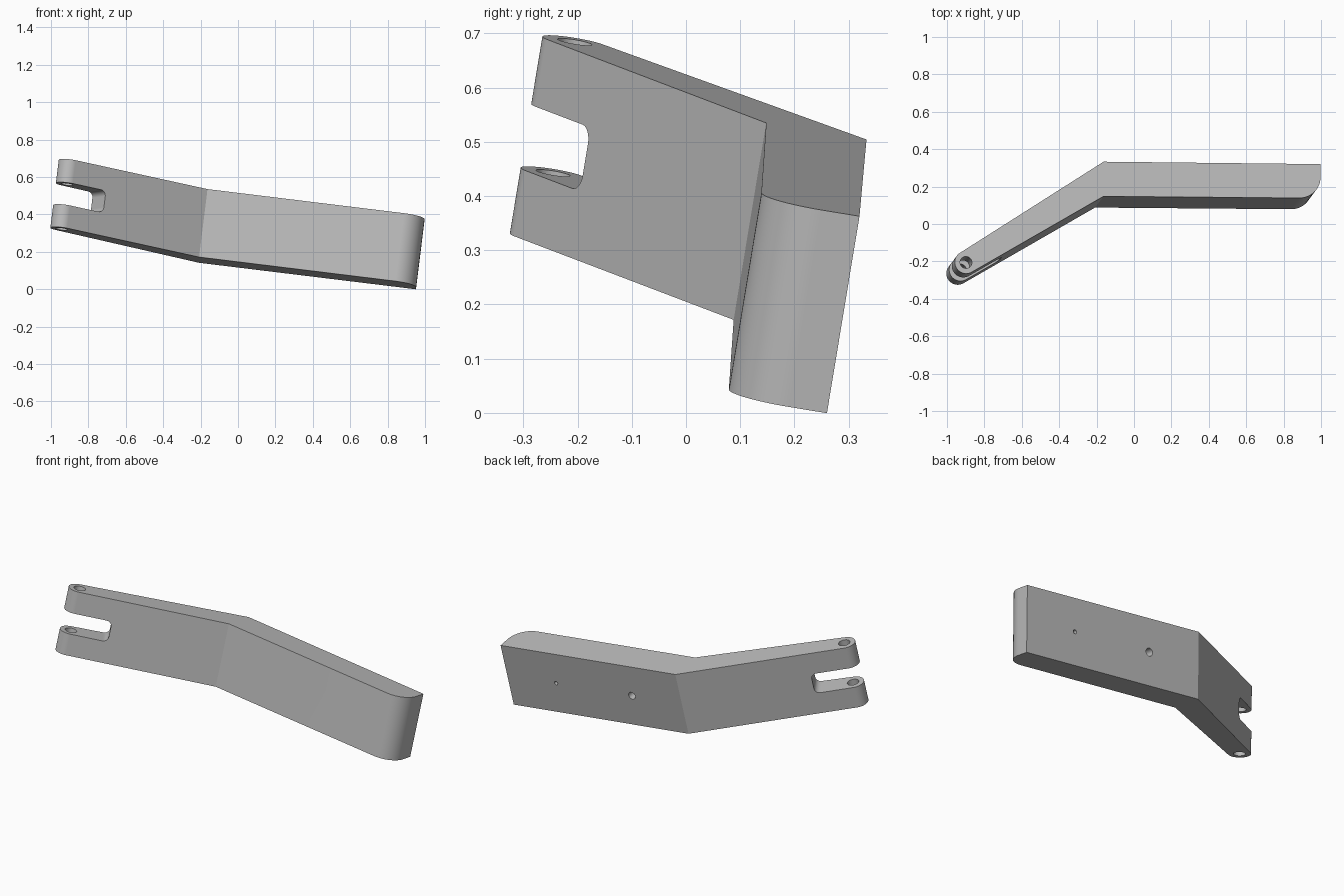
import bpy, bmesh, math
from mathutils import Vector, Matrix

cube = bpy.data.objects.get("Cube")
if cube:
    bpy.data.objects.remove(cube, do_unlink=True)

steel = bpy.data.materials.new("plain_grey")
steel.use_nodes = True
GREY = (0.5, 0.5, 0.5, 1)
steel.diffuse_color = GREY
steel.node_tree.nodes["Principled BSDF"].inputs["Base Color"].default_value = GREY


def arc(c, r, a0, a1, n):
    return [Vector((c[0] + r * math.cos(a0 + (a1 - a0) * i / n),
                    c[1] + r * math.sin(a0 + (a1 - a0) * i / n))) for i in range(n + 1)]


def circle(r, n=40):
    return arc((0, 0), r, 0, math.tau, n)[:-1]


def fillet(prev, p, nxt, r, n=12):
    """Round the corner p between its two neighbours."""
    a, b = (prev - p).normalized(), (nxt - p).normalized()
    half = a.angle(b) / 2
    c = p + (a + b).normalized() * r / math.sin(half)
    t0 = p + a * r / math.tan(half) - c
    t1 = p + b * r / math.tan(half) - c
    a0 = math.atan2(t0.y, t0.x)
    sweep = (math.atan2(t1.y, t1.x) - a0 + math.pi) % math.tau - math.pi
    return arc(c, r, a0, a0 + sweep, n)


def prism(name, pts, z0, z1, mat=Matrix()):
    """Extrude a flat outline from z0 to z1 in the frame of mat."""
    bm = bmesh.new()
    face = bm.faces.new([bm.verts.new((p.x, p.y, z0)) for p in pts])
    ext = bmesh.ops.extrude_face_region(bm, geom=[face])
    moved = [v for v in ext["geom"] if isinstance(v, bmesh.types.BMVert)]
    bmesh.ops.translate(bm, vec=(0, 0, z1 - z0), verts=moved)
    bm.transform(mat)
    bmesh.ops.recalc_face_normals(bm, faces=bm.faces)
    me = bpy.data.meshes.new(name)
    bm.to_mesh(me)
    bm.free()
    me.materials.append(steel)
    ob = bpy.data.objects.new(name, me)
    bpy.context.collection.objects.link(ob)
    return ob


def frame(x, y, z, origin):
    m = Matrix((x, y, z)).transposed().to_4x4()
    m.translation = origin
    return m


HEIGHT = 0.371
bend_front, bend_back = Vector((0, 0)), Vector((0.004, 0.1875))
end_front, end_back = Vector((1.17, -0.01)), Vector((1.172, 0.1744))
eye, eye_r = Vector((-0.748, -0.358)), 0.0605


def tangent_angle(p, side):
    d = p - eye
    return math.atan2(d.y, d.x) + side * math.acos(eye_r / d.length)


# Bent arm: tapering to a round eye, rounded at the broad end
outline = [bend_front]
outline += fillet(bend_front, end_front, end_back, 0.115, 16)
outline += [end_back, bend_back]
outline += arc(eye, eye_r, tangent_angle(bend_back, 1),
               tangent_angle(bend_front, -1) + math.tau, 28)
arm = prism("bent_arm", outline, -HEIGHT, 0)

# Fork slot across the narrow end
up = Vector((0, 0, 1))
d2 = ((bend_front + bend_back) / 2 - eye).normalized()
along = Vector((d2.x, d2.y, 0))
lo, hi, depth = -0.247, -0.127, 0.206
corners = [Vector(p) for p in ((-0.2, lo), (depth, lo), (depth, hi), (-0.2, hi))]
slot = [corners[0]]
slot += fillet(corners[0], corners[1], corners[2], 0.03, 8)
slot += fillet(corners[1], corners[2], corners[3], 0.03, 8)
slot.append(corners[3])
cutters = [prism("slot_cutter", slot, -0.3, 0.3,
                 frame(along, up, along.cross(up), eye.to_3d()))]

# Pin hole through both prongs
cutters.append(prism("pin_cutter", circle(0.032), -0.5, 0.1,
                     Matrix.Translation(eye.to_3d())))

# Blind holes in the back face
back = (end_back - bend_back).to_3d().normalized()
for t, r in ((0.286, 0.022), (0.72, 0.011)):
    spot = bend_back.lerp(end_back, t).to_3d() - up * HEIGHT / 2
    cutters.append(prism("back_hole_cutter", circle(r, 24), -0.05, 0.06,
                         frame(back, up, back.cross(up), spot)))

bpy.context.view_layer.objects.active = arm
arm.select_set(True)
for c in cutters:
    c.hide_render = True
    mod = arm.modifiers.new("cut", "BOOLEAN")
    mod.operation, mod.solver, mod.object = "DIFFERENCE", "EXACT", c
    bpy.ops.object.modifier_apply(modifier=mod.name)
    bpy.data.objects.remove(c, do_unlink=True)

# Tilt the finished arm into place
n = Vector((0.045, 0.06, 0.363)).normalized()
u = Vector((1, 0, -n.x / n.z)).normalized()
arm.data.transform(frame(u, n.cross(u), n, Vector((-0.163, 0.148, 0.535))))

bpy.ops.object.select_all(action="DESELECT")
arm.select_set(True)
bpy.ops.object.shade_smooth_by_angle(angle=math.radians(25))
wn = arm.modifiers.new("even_shading", "WEIGHTED_NORMAL")
wn.keep_sharp = True
